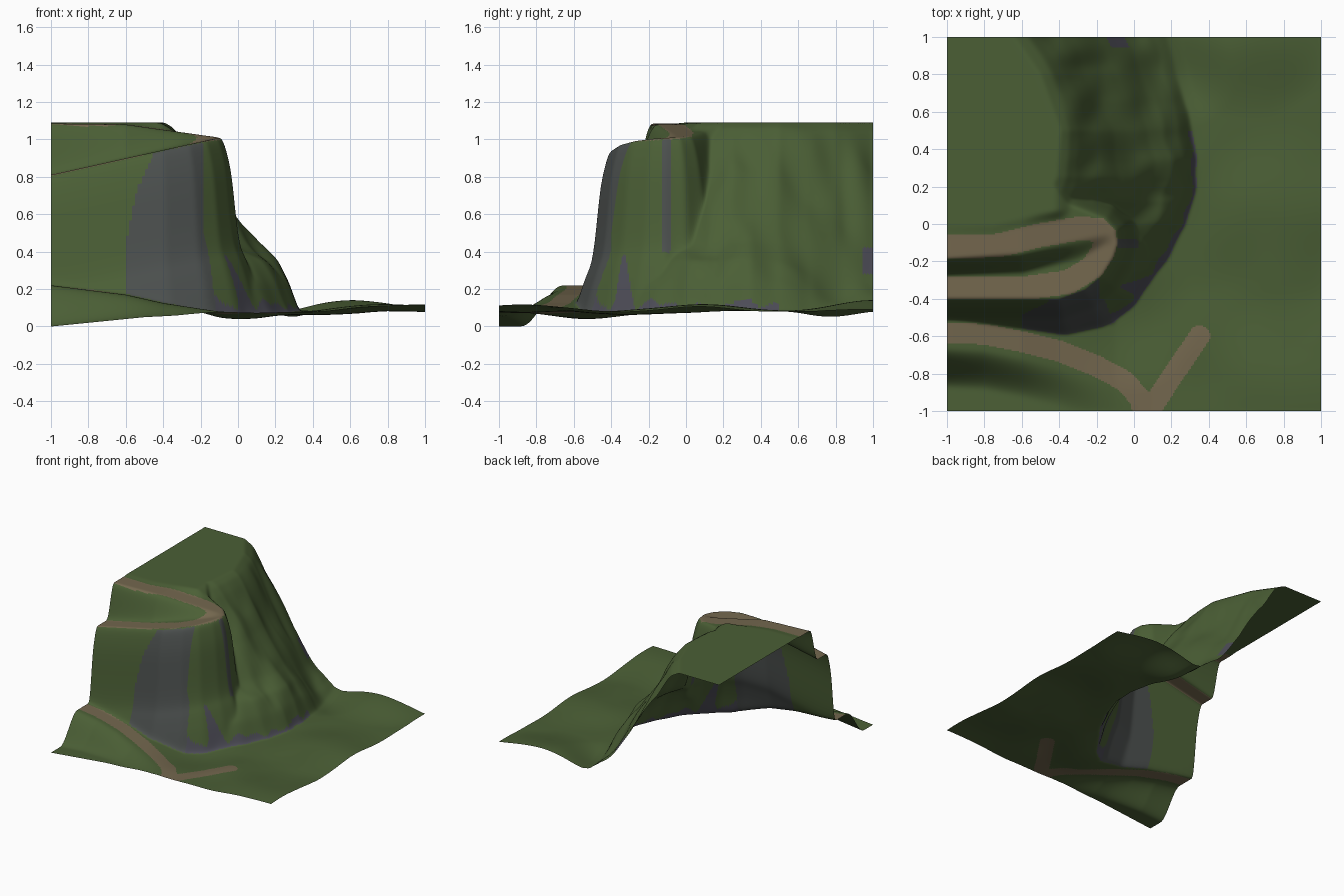
import bpy
import bmesh
from mathutils import Vector, noise

cube = bpy.data.objects.get("Cube")
if cube:
    bpy.data.objects.remove(cube, do_unlink=True)

N = 250  # grid cells per side


def material(name, rgb):
    mat = bpy.data.materials.new(name)
    mat.use_nodes = True
    color = (*rgb, 1)
    mat.diffuse_color = color
    bsdf = next(n for n in mat.node_tree.nodes if n.type == "BSDF_PRINCIPLED")
    bsdf.inputs["Base Color"].default_value = color
    bsdf.inputs["Roughness"].default_value = 0.9
    return mat


def lerp(points, x):
    """Piecewise linear curve through (x, value) points."""
    if x <= points[0][0]:
        return points[0][1]
    for (x0, v0), (x1, v1) in zip(points, points[1:]):
        if x <= x1:
            return v0 + (v1 - v0) * (x - x0) / (x1 - x0)
    return points[-1][1]


def smooth(t):
    t = min(1, max(0, t))
    return t * t * (3 - 2 * t)


def path_distance(path, x, y):
    best = 9
    for (ax, ay), (bx, by) in zip(path, path[1:]):
        dx, dy = bx - ax, by - ay
        t = ((x - ax) * dx + (y - ay) * dy) / (dx * dx + dy * dy)
        t = min(1, max(0, t))
        best = min(best, (x - ax - t * dx) ** 2 + (y - ay - t * dy) ** 2)
    return best ** 0.5


def inside(poly, x, y):
    hit = False
    for (ax, ay), (bx, by) in zip(poly, poly[1:] + poly[:1]):
        if (ay > y) != (by > y) and x < ax + (bx - ax) * (y - ay) / (by - ay):
            hit = not hit
    return hit


def wobble(x, y, scale):
    return noise.noise(Vector((x * scale, y * scale, 3.7)))


# Dirt tracks: hairpin on the bluff, valley track and its branch
HAIRPIN = [(-1.1, -.12), (-.75, -.12), (-.5, -.06), (-.3, -.025), (-.19, -.03),
           (-.15, -.07), (-.16, -.14), (-.22, -.23), (-.35, -.31), (-.6, -.345), (-1.1, -.34)]
VALLEY = [(-1.1, -.575), (-.8, -.59), (-.6, -.63), (-.4, -.68), (-.2, -.76),
          (-.05, -.84), (.03, -.93), (.07, -1.1)]
BRANCH = [(.07, -1.02), (.2, -.82), (.35, -.6)]

# Bluff rim and the drop below it by distance from the rim
RIM = [(-1.6, -.405), (-.4, -.405), (-.26, -.355), (-.17, -.28), (-.11, -.18),
       (-.088, -.11), (-.095, -.03), (-.15, .03), (-.25, .07), (-.35, .11),
       (-.42, .2), (-.41, .33), (-1.6, .33)]
DROP = [(0, 0), (.02, .05), (.055, .2), (.077, .45), (.097, .6), (.135, .69), (.175, .81),
        (.225, 1), (.5, 2)]

# Eastern hillside: upper edge, foot, fall profiles and southern limit
HILL_TOP = [(-.2, -1.2), (-.1, -.9), (.05, -.6), (.12, -.47), (.25, -.41), (.5, -.39),
            (.8, -.5), (1, -.64)]
HILL_FOOT = [(-.6, -.15), (-.4, 0), (-.2, .16), (0, .28), (.2, .33), (.35, .33),
             (.6, .28), (.8, .22), (1, .17)]
FALL = [(0, 0), (.07, .03), (.14, .09), (.27, .24), (.41, .39), (.55, .51),
        (.68, .63), (.82, .73), (.92, .85), (1, 1)]
NORTH_FALL = [(0, 0), (.1, .05), (.2, .16), (.35, .36), (.55, .6), (.75, .81),
              (.9, .93), (1, .98), (1.1, 1)]
HILL_CAP = [(-.6, 0), (-.3, .25), (-.1, .5), (.04, .8), (.1, 1.09)]

# Valley floor beside the embanked track
BANK_HIGH = [(-1, .22), (-.6, .17), (-.4, .125), (-.1, .08), (.1, .07)]
BANK_LOW = [(-1, 0), (-.5, .05), (-.2, .065), (.1, .07)]
LOWER_LEG = [(-1, -.275), (-.6, -.27), (-.3, -.2), (-.15, -.12)]
UPPER_LEG = [(-1, -.185), (-.6, -.155), (-.3, -.08), (-.15, -.05)]
UPPER_Z = [(-1, 1.085), (-.6, 1.08), (-.35, 1.045), (-.1, 1.01)]

# Low mounds and hollows on the valley floor: x, y, radius, height
MOUNDS = [(.62, 1, .45, .062), (.8, .05, .5, .04), (.95, -.9, .6, .03),
          (.25, .8, .3, -.035), (-.02, -.53, .38, -.036), (.45, -.3, .5, -.02)]


def ground(x, y):
    track = lerp(VALLEY, x) if x < 0 else -.85
    s = smooth((y - track + .3) / .22)
    z = lerp(BANK_LOW, x) * (1 - s) + lerp(BANK_HIGH, x) * s
    for mx, my, radius, rise in MOUNDS:
        z += rise * smooth(1 - ((x - mx) ** 2 + (y - my) ** 2) ** .5 / radius)
    return z + .012 * smooth((x + .1) / .5) * (1 + wobble(x, y, 3))


def bluff_top(x, y):
    upper = lerp(UPPER_Z, x)
    north = smooth((y - lerp(HAIRPIN[:5], x) - .06) / .06) * smooth((-.33 - x) / .1)
    upper += (1.09 - upper) * north
    lower = .81 + .222 * (x + 1)
    y0, y1 = lerp(LOWER_LEG, x), lerp(UPPER_LEG, x)
    s = smooth((y - y0) / (y1 - y0))
    return lower + (upper - lower) * s


def height(x, y):
    floor = ground(x, y)
    away = 0 if inside(RIM, x, y) else path_distance(RIM, x, y)
    bluff = bluff_top(x, y) - lerp(DROP, away)
    top, foot = lerp(HILL_TOP, y), lerp(HILL_FOOT, y)
    t = (x - top) / (foot - top)
    # shallow gullies on the hillside
    t += .07 * smooth(t * 3) * smooth((1.1 - t) * 4) * wobble(x * .9, y, 6)
    north = smooth((y - .4) / .5)
    fall = lerp(FALL, t) * (1 - north) + lerp(NORTH_FALL, t) * north
    hill = floor + (1.09 - floor) * (1 - fall)
    hill = min(hill, lerp(HILL_CAP, y))
    return max(floor, bluff, hill)


def blur(z):
    """Soften creases by averaging neighbouring heights."""
    def line(row):
        return [(row[max(i - 1, 0)] + 2 * row[i] + row[min(i + 1, N)]) / 4 for i in range(N + 1)]
    rows = [line(r) for r in z]
    return [list(c) for c in zip(*[line(c) for c in zip(*rows)])]


GRASS, DIRT, ROCK, SLATE = range(4)
ROCK_LEFT = [(.1, -.6), (.45, -.6), (.7, -.55), (.9, -.46), (1, -.43)]
ROCK_RIGHT = [(.1, -.12), (.35, -.15), (.5, -.185), (1, -.185)]


def surface(face):
    x, y, z = face.calc_center_median()
    slope = face.normal.z
    near = min(path_distance(VALLEY, x, y), path_distance(BRANCH, x, y))
    if near < .056 and z < .4:
        return DIRT
    if z > .75 and slope > .65 and path_distance(HAIRPIN, x, y) < .064:
        return DIRT
    # bare rock on the southern cliff and a streak on its eastern side
    if -.62 < y < -.3 and slope < .8 and lerp(ROCK_LEFT, z) < x < lerp(ROCK_RIGHT, z):
        return ROCK
    if -.13 < y < -.08 and -.11 < x < .1 and z > .4 and slope < .6:
        return ROCK
    # loose stone along the hillside foot
    limit = .12 + .07 * wobble(x, y, 9) + .22 * smooth(1 - abs(y + .33) / .07)
    if -.2 < x < .4 and -.6 < y < .5 and z < limit and slope < .82:
        return SLATE
    if y > .94 and .28 < z < .42 and slope < .8:
        return SLATE
    return GRASS


# Terrain sheet
coords = [-1 + 2 * i / N for i in range(N + 1)]
z = [[height(x, y) for x in coords] for y in coords]
for _ in range(3):
    z = blur(z)
lowest = min(map(min, z))
bm = bmesh.new()
verts = [[bm.verts.new((x, y, z[j][i] - lowest)) for i, x in enumerate(coords)]
         for j, y in enumerate(coords)]
for j in range(N):
    for i in range(N):
        bm.faces.new((verts[j][i], verts[j][i + 1], verts[j + 1][i + 1], verts[j + 1][i]))
bm.normal_update()
for face in bm.faces:
    face.material_index = surface(face)
    face.smooth = True

mesh = bpy.data.meshes.new("terrain")
bm.to_mesh(mesh)
bm.free()
for name, rgb in (("grass green", (.070, .114, .036)), ("dirt brown", (.172, .135, .076)),
                  ("rock grey", (.070, .078, .075)), ("slate grey", (.074, .073, .095))):
    mesh.materials.append(material(name, rgb))
terrain = bpy.data.objects.new("terrain", mesh)
bpy.context.collection.objects.link(terrain)
